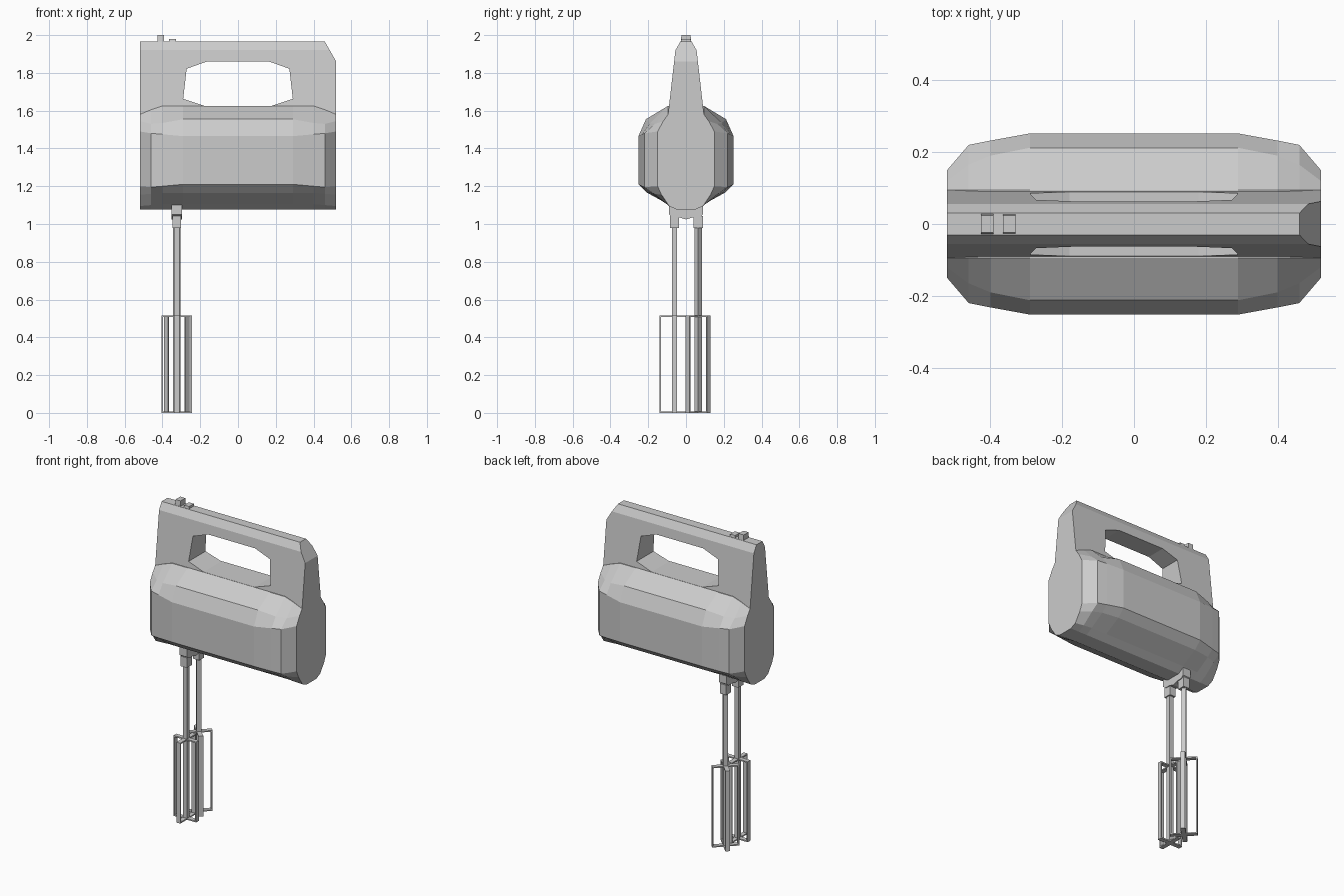
import bpy, bmesh
from math import radians
from mathutils import Matrix, Vector

if "Cube" in bpy.data.objects:
    bpy.data.objects.remove(bpy.data.objects["Cube"], do_unlink=True)

grey = bpy.data.materials.new("plain_grey")
grey.use_nodes = True
colour = (0.6, 0.6, 0.6, 1)
grey.diffuse_color = colour
grey.node_tree.nodes["Principled BSDF"].inputs["Base Color"].default_value = colour


def finish(name, bm):
    bmesh.ops.recalc_face_normals(bm, faces=bm.faces)
    mesh = bpy.data.meshes.new(name)
    bm.to_mesh(mesh)
    bm.free()
    mesh.materials.append(grey)
    obj = bpy.data.objects.new(name, mesh)
    bpy.context.collection.objects.link(obj)
    return obj


def loft(bm, rings):
    """Join closed rings of points and cap both ends."""
    rows = [[bm.verts.new(p) for p in ring] for ring in rings]
    count = len(rows[0])
    for a, b in zip(rows, rows[1:]):
        for i in range(count):
            j = (i + 1) % count
            bm.faces.new((a[i], a[j], b[j], b[i]))
    bm.faces.new(rows[0])
    bm.faces.new(rows[-1])


def mirrored(half):
    return half + [(-y, z) for y, z in reversed(half) if y]


def add_box(bm, centre, size, top=1.0):
    """Box whose upper face may be narrowed along y."""
    verts = bmesh.ops.create_cube(bm, size=1)["verts"]
    for v in verts:
        if v.co.z > 0:
            v.co.y *= top
        v.co = Vector(centre) + v.co * Vector(size)
    return verts


# Motor housing: cross-sections (y, z) from the end inwards
sections = {
    0.52: [(0.095, 1.58), (0.12, 1.545), (0.15, 1.49), (0.15, 1.20),
           (0.13, 1.155), (0.09, 1.095), (0.05, 1.077)],
    0.46: [(0.095, 1.605), (0.165, 1.53), (0.22, 1.48), (0.22, 1.195),
           (0.17, 1.16), (0.095, 1.10), (0.05, 1.077)],
    0.40: [(0.095, 1.625), (0.19, 1.535), (0.232, 1.475), (0.232, 1.20),
           (0.19, 1.165), (0.095, 1.105), (0.05, 1.077)],
    0.29: [(0.095, 1.625), (0.212, 1.555), (0.252, 1.465), (0.252, 1.21),
           (0.205, 1.165), (0.095, 1.105), (0.05, 1.077)],
}
stations = [(-x, s) for x, s in sections.items()]
stations += [(x, s) for x, s in reversed(sections.items())]
bm = bmesh.new()
loft(bm, [[(x, y, z) for y, z in mirrored(s)] for x, s in stations])
finish("motor_housing", bm)

# Handle: tapered bar with one sloping front corner
bm = bmesh.new()
profile = mirrored([(0.03, 1.965), (0.056, 1.92), (0.095, 1.58)])
loft(bm, [[(x, y, z) for y, z in profile] for x in (-0.52, 0.52)])
cut = bmesh.ops.bisect_plane(
    bm, geom=bm.verts[:] + bm.edges[:] + bm.faces[:],
    plane_co=(0.46, 0, 1.965), plane_no=(0.105, 0, 0.06), clear_outer=True)
edges = [e for e in cut["geom_cut"] if isinstance(e, bmesh.types.BMEdge)]
bmesh.ops.contextual_create(bm, geom=edges)
handle = finish("handle", bm)

# Grip opening through the handle
opening = mirrored([(0.165, 1.86), (0.272, 1.822), (0.29, 1.663), (0.18, 1.626)])
bm = bmesh.new()
loft(bm, [[(x, y, z) for x, z in opening] for y in (-0.3, 0.3)])
cutter = finish("grip_cutter", bm)
cutter.hide_render = True
mod = handle.modifiers.new("grip_opening", "BOOLEAN")
mod.operation = "DIFFERENCE"
mod.solver = "EXACT"
mod.object = cutter
bpy.context.view_layer.objects.active = handle
bpy.ops.object.modifier_apply(modifier=mod.name)
bpy.data.objects.remove(cutter, do_unlink=True)

# Speed and release buttons
for name, x, top in (("release_button", -0.408, 2.0), ("speed_button", -0.347, 1.98)):
    bm = bmesh.new()
    add_box(bm, (x, 0, (1.95 + top) / 2), (0.035, 0.06, top - 1.95), 0.8)
    finish(name, bm)

# Socket bracket under the housing
SHAFT_X = -0.324
bracket = [(0.09, 1.11), (0.09, 1.05), (0.07, 1.035), (0.035, 1.035), (0, 1.024)]
bm = bmesh.new()
loft(bm, [[(SHAFT_X + dx, y, z) for y, z in mirrored(bracket)]
          for dx in (-0.027, 0.027)])
finish("socket_bracket", bm)

# Beaters: square shaft with four flat strip loops
RADIUS, WIDTH, THICK, LOOP_TOP = 0.08, 0.028, 0.008, 0.515
for name, y, angle in (("front_beater", -0.061, 0), ("back_beater", 0.064, 45)):
    bm = bmesh.new()
    add_box(bm, (0, 0, 0.5), (WIDTH, WIDTH, 1.0))
    for k in range(4):
        verts = add_box(bm, (RADIUS - THICK / 2, 0, LOOP_TOP / 2),
                        (THICK, WIDTH, LOOP_TOP))
        for z in (THICK / 2, LOOP_TOP - THICK / 2):
            verts += add_box(bm, (RADIUS / 2, 0, z), (RADIUS, WIDTH, THICK))
        bmesh.ops.rotate(bm, verts=verts, matrix=Matrix.Rotation(radians(90 * k), 3, "Z"))
    beater = finish(name, bm)
    beater.location = (SHAFT_X, y, 0)
    beater.rotation_euler.z = radians(angle)

    # Collar where the shaft meets its socket
    bm = bmesh.new()
    add_box(bm, (SHAFT_X, y, 1.01), (0.044, 0.05, 0.064))
    finish(name + "_collar", bm)
